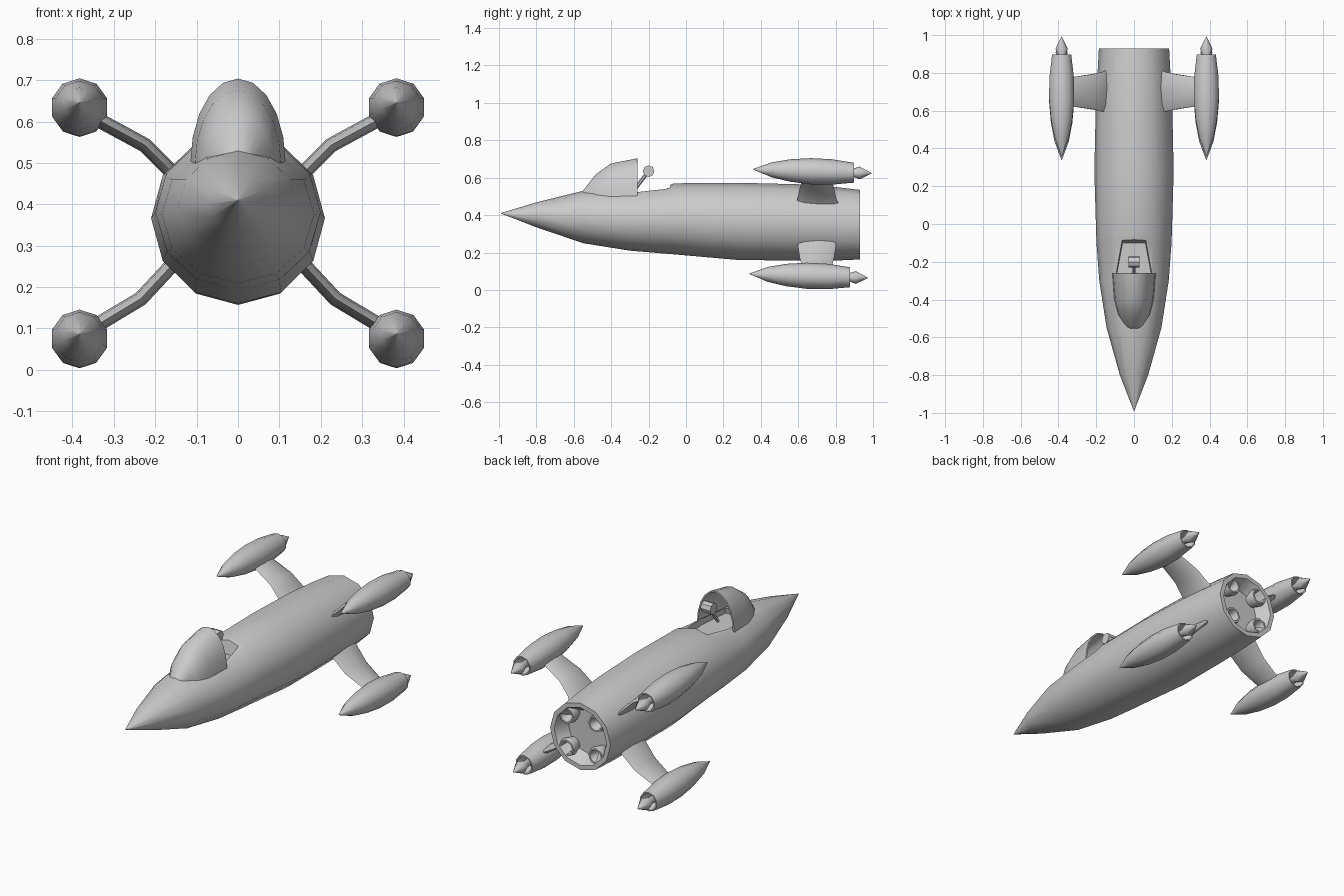
import bpy
import math
from mathutils import Vector

cube = bpy.data.objects.get("Cube")
if cube:
    bpy.data.objects.remove(cube, do_unlink=True)

grey = bpy.data.materials.new("hull grey")
grey.use_nodes = True
COLOUR = (0.6, 0.6, 0.6, 1)
grey.diffuse_color = COLOUR
grey.node_tree.nodes["Principled BSDF"].inputs["Base Color"].default_value = COLOUR


def smooth(obj, angle=50):
    bpy.ops.object.select_all(action='DESELECT')
    obj.select_set(True)
    bpy.context.view_layer.objects.active = obj
    bpy.ops.object.shade_smooth_by_angle(angle=math.radians(angle))


def apply(obj, mod):
    bpy.ops.object.select_all(action='DESELECT')
    obj.select_set(True)
    bpy.context.view_layer.objects.active = obj
    bpy.ops.object.modifier_apply(modifier=mod.name)


def loft(name, rings, closed=True, caps=True):
    """Skin a list of equal-length point rings."""
    n = len(rings[0])
    verts = [p for ring in rings for p in ring]
    faces = []
    for r in range(len(rings) - 1):
        for i in range(n if closed else n - 1):
            a, b = r * n + i, r * n + (i + 1) % n
            faces.append((a, b, b + n, a + n))
    if caps:
        faces.append(tuple(reversed(range(n))))
        faces.append(tuple(range(len(verts) - n, len(verts))))
    mesh = bpy.data.meshes.new(name)
    mesh.from_pydata(verts, [], faces)
    mesh.materials.append(grey)
    obj = bpy.data.objects.new(name, mesh)
    bpy.context.collection.objects.link(obj)
    bpy.ops.object.select_all(action='DESELECT')
    obj.select_set(True)
    bpy.context.view_layer.objects.active = obj
    bpy.ops.object.mode_set(mode='EDIT')
    bpy.ops.mesh.select_all(action='SELECT')
    bpy.ops.mesh.remove_doubles(threshold=0.0001)
    bpy.ops.mesh.normals_make_consistent(inside=False)
    bpy.ops.object.mode_set(mode='OBJECT')
    return obj


def ellipse(y, cx, cz, rx, rz, n):
    turn = [2 * math.pi * i / n for i in range(n)]
    return [(cx + rx * math.sin(t), y, cz + rz * math.cos(t)) for t in turn]


def lathe(name, profile, cx, cz, n, slope=0.0, mid=0.0):
    """Round body along y; slope tilts its axis."""
    return loft(name, [ellipse(y, cx, cz + slope * (y - mid), r, r, n) for y, r in profile])


# Fuselage: y, top, bottom, half width; the last rings form the hollow tail
hull = [(-0.99, 0.411, 0.409, 0.001), (-0.8, 0.468, 0.335, 0.075), (-0.55, 0.53, 0.25, 0.145),
        (-0.3, 0.543, 0.21, 0.184), (-0.11, 0.556, 0.194, 0.198), (-0.06, 0.57, 0.19, 0.2),
        (0.28, 0.573, 0.16, 0.21), (0.6, 0.565, 0.157, 0.203), (0.8, 0.55, 0.157, 0.193),
        (0.93, 0.535, 0.163, 0.186), (0.93, 0.51, 0.188, 0.161), (0.86, 0.47, 0.228, 0.12)]
fuselage = loft("fuselage", [ellipse(y, 0, (t + b) / 2, w, (t - b) / 2, 12) for y, t, b, w in hull])

# Cockpit well
outline = [(-0.07, -0.45), (0.07, -0.45), (0.09, -0.26), (0.06, -0.1), (-0.06, -0.1), (-0.09, -0.26)]
cutter = loft("cockpit_cutter", [[(x, y, 0.49) for x, y in outline],
                                 [(x * 1.1, y + 0.03, 0.62) for x, y in outline]])
cut = fuselage.modifiers.new("cockpit", 'BOOLEAN')
cut.operation = 'DIFFERENCE'
cut.solver = 'EXACT'
cut.object = cutter
apply(fuselage, cut)
bpy.data.objects.remove(cutter, do_unlink=True)
smooth(fuselage, 40)

# Windscreen: arched shell open at the back
arches = []
for y, top, half in [(-0.55, 0.525, 0.035), (-0.48, 0.615, 0.08), (-0.4, 0.672, 0.1), (-0.26, 0.7, 0.111)]:
    angles = [math.pi * i / 10 for i in range(11)]
    arches.append([(half * math.cos(a), y, 0.5 + (top - 0.5) * math.sin(a)) for a in angles])
windscreen = loft("windscreen", arches, closed=False, caps=False)
shell = windscreen.modifiers.new("thickness", 'SOLIDIFY')
shell.thickness = 0.008
shell.offset = 0 
apply(windscreen, shell)
smooth(windscreen)

# Cockpit sight on a slanted stalk
foot, head = Vector((0, -0.28, 0.53)), Vector((0, -0.2, 0.635))
bpy.ops.mesh.primitive_cylinder_add(vertices=6, radius=0.01, depth=(head - foot).length,
                                    location=(foot + head) / 2)
stalk = bpy.context.object
stalk.name = "sight_stalk"
stalk.rotation_euler = (head - foot).to_track_quat('Z', 'Y').to_euler()
bpy.ops.mesh.primitive_cylinder_add(vertices=8, radius=0.031, depth=0.06, location=head,
                                    rotation=(0, math.pi / 2, 0))
sight = bpy.context.object
sight.name = "sight_head"
for part in (stalk, sight):
    part.data.materials.append(grey)
    smooth(part, 30)

# Main engine: four nozzles around a centre hub
for side in (-1, 1):
    for level in (-1, 1):
        nozzle = lathe("main_nozzle", [(0.84, 0.035), (0.9, 0.05), (0.925, 0.045), (0.925, 0.036), (0.87, 0.02)],
                       side * 0.09, 0.349 + level * 0.09, 8)
        smooth(nozzle)

# Outboard pods with hollow tails, exhaust cones and curved struts
POD = [(0, 0.001), (0.1, 0.04), (0.2, 0.06), (0.31, 0.07), (0.42, 0.068), (0.54, 0.053),
       (0.54, 0.046), (0.48, 0.03)]
PLUG = [(0.48, 0.018), (0.53, 0.02), (0.57, 0.034), (0.635, 0.001)]
UPPER_ARC = [(0.13, 0.44, 0.13), (0.165, 0.483, 0.105), (0.225, 0.543, 0.092), (0.33, 0.6, 0.077), (0.37, 0.625, 0.075)]
LOWER_ARC = [(0.12, 0.285, 0.13), (0.155, 0.258, 0.105), (0.235, 0.172, 0.092), (0.33, 0.115, 0.077), (0.37, 0.09, 0.075)]
for level, start, height, arc in (("upper", 0.358, 0.635, UPPER_ARC), ("lower", 0.338, 0.076, LOWER_ARC)):
    for side, word in ((1, "left"), (-1, "right")):
        for part, profile in (("pod", POD), ("exhaust_cone", PLUG)):
            body = lathe(f"{level}_{word}_{part}", [(start + y, r) for y, r in profile],
                         side * 0.383, height, 10, slope=-0.035, mid=start + 0.3)
            smooth(body)
        # Strut section: flat lens set square to the arc
        rings = []
        for i, (x, z, chord) in enumerate(arc):
            x0, z0, _ = arc[max(i - 1, 0)]
            x1, z1, _ = arc[min(i + 1, len(arc) - 1)]
            normal = Vector((z0 - z1, x1 - x0)).normalized() * 0.018
            lens = [(-1, 0), (-0.6, 0.8), (0.1, 1), (0.8, 0.6), (1, 0), (0.8, -0.6), (0.1, -1), (-0.6, -0.8)]
            rings.append([(side * (x + normal.x * v), 0.7 + u * chord, z + normal.y * v) for u, v in lens])
        smooth(loft(f"{level}_{word}_strut", rings))
